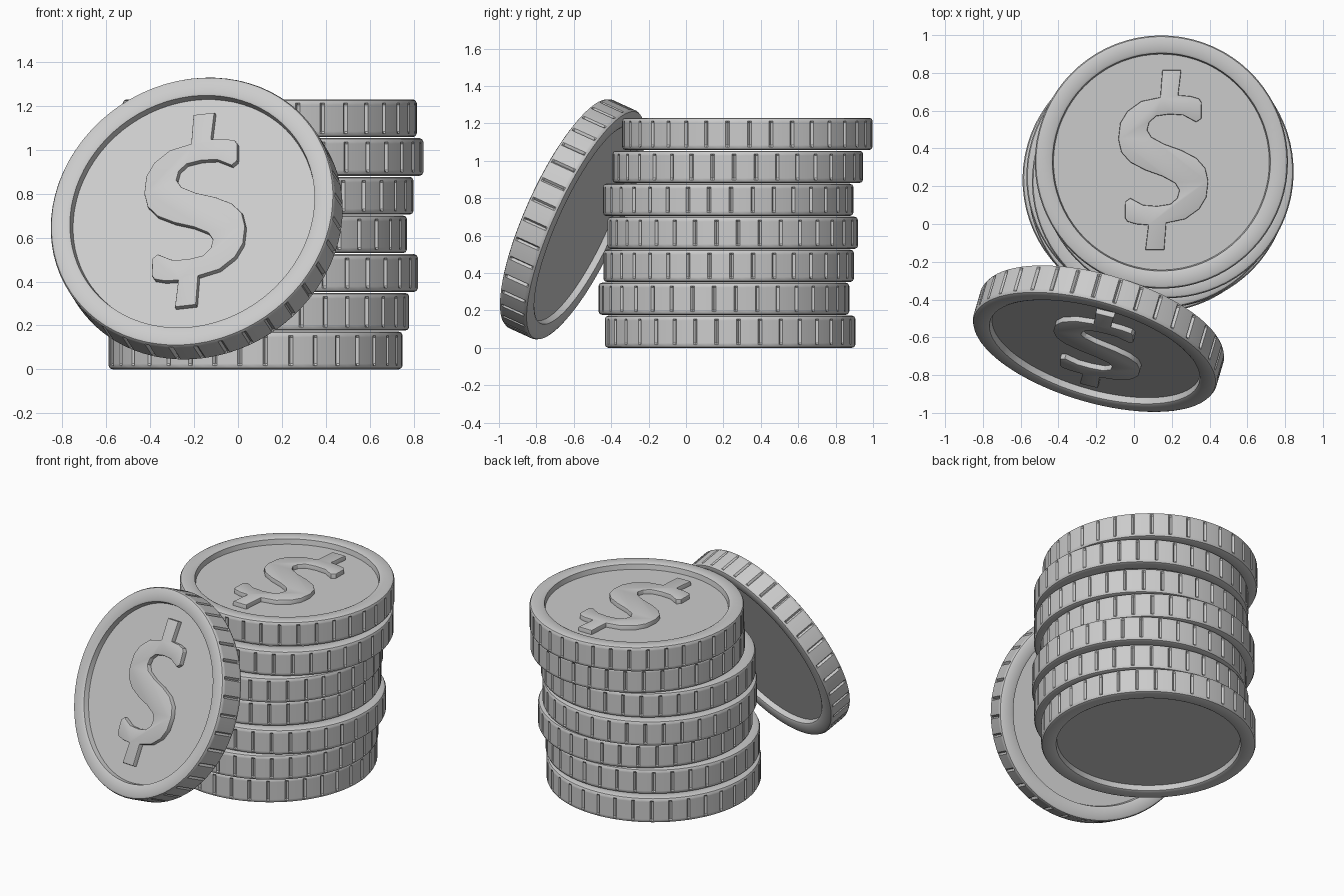
import bpy, bmesh, math
from mathutils import Matrix, Vector

if "Cube" in bpy.data.objects:
    bpy.data.objects.remove(bpy.data.objects["Cube"])

REEDS = 36
HALF_T = 0.086
FLOOR = 0.046


def add_object(name, mesh, matrix):
    ob = bpy.data.objects.new(name, mesh)
    bpy.context.collection.objects.link(ob)
    ob.matrix_world = matrix
    return ob


# Coin body: lathed profile (radius, z, groove depth) with reeded edge
def coin_mesh():
    half = [(0.571, FLOOR, 0), (0.577, 0.080, 0), (0.589, HALF_T, 0),
            (0.652, HALF_T, 0), (0.664, 0.081, 0), (0.67, 0.069, 0),
            (0.67, 0.060, 0.013)]
    profile = half + [(r, -z, g) for r, z, g in reversed(half)]
    steps = [(0, 0), (0.09, 1), (0.18, 0), (0.59, 0)]
    bm = bmesh.new()
    rings = []
    for r, z, g in profile:
        ring = []
        for i in range(REEDS):
            for f, deep in steps:
                a = 2 * math.pi * (i + f) / REEDS
                rad = r - g * deep
                ring.append(bm.verts.new((rad * math.cos(a), rad * math.sin(a), z)))
        rings.append(ring)
    n = len(rings[0])
    for a, b in zip(rings, rings[1:]):
        for i in range(n):
            j = (i + 1) % n
            bm.faces.new((a[i], b[i], b[j], a[j]))
    bm.faces.new(rings[0])
    bm.faces.new(rings[-1][::-1])
    bmesh.ops.recalc_face_normals(bm, faces=bm.faces)
    me = bpy.data.meshes.new("coin")
    bm.to_mesh(me)
    bm.free()
    return me


# Raised currency relief: half outline, repeated by a half turn
def relief_mesh():
    half = [(-.005, .476), (.095, .476), (.079, .344), (.143, .339),
            (.190, .325), (.203, .305), (.201, .220), (.175, .201),
            (.106, .238), (.032, .243), (-.037, .233), (-.074, .201),
            (-.085, .159), (-.063, .122), (.005, .085), (.095, .053),
            (.175, .011), (.222, -.042), (.238, -.111), (.228, -.196),
            (.19, -.259), (.116, -.312), (.016, -.333)]
    outline = half + [(-x, -y) for x, y in half]
    bm = bmesh.new()
    vs = [bm.verts.new((x + 0.01, y + 0.01, FLOOR - 0.004)) for x, y in outline]
    face = bm.faces.new(vs)
    res = bmesh.ops.extrude_face_region(bm, geom=[face], use_keep_orig=True)
    top = [v for v in res["geom"] if isinstance(v, bmesh.types.BMVert)]
    bmesh.ops.translate(bm, verts=top, vec=(0, 0, 0.034))
    bmesh.ops.recalc_face_normals(bm, faces=bm.faces)
    rim = [e for e in bm.edges if all(v in top for v in e.verts)]
    bmesh.ops.bevel(bm, geom=rim, offset=0.006, segments=2, profile=0.5,
                    affect='EDGES')
    me = bpy.data.meshes.new("relief")
    bm.to_mesh(me)
    bm.free()
    return me


coin, relief = coin_mesh(), relief_mesh()


def place(label, matrix):
    add_object(label + "_coin", coin, matrix)
    add_object(label + "_relief", relief, matrix)


# Stack of seven slightly offset coins
centres = [(0.08, 0.236), (0.11, 0.203), (0.15, 0.228), (0.10, 0.25),
           (0.13, 0.225), (0.175, 0.277), (0.145, 0.328)]
turns = [0.4, 1.3, 2.1, 0.9, 2.8, 1.7, 0.0]
for i, ((x, y), turn) in enumerate(zip(centres, turns)):
    place(f"stack_{i + 1}", Matrix.Translation((x, y, HALF_T + i * 0.1763))
          @ Matrix.Rotation(turn, 4, 'Z'))

# Coin leaning against the stack
normal = Vector((-0.26, -0.88, 0.40)).normalized()
up = (Vector((0, 0, 1)) - normal.z * normal).normalized()
side = up.cross(normal)
frame = Matrix((side, up, normal)).transposed().to_4x4()
place("leaning", Matrix.Translation((-0.188, -0.607, 0.687)) @ frame
      @ Matrix.Rotation(0.12, 4, 'Z'))

# Smooth shading with sharp edges kept
for ob in bpy.context.collection.objects:
    ob.select_set(True)
bpy.context.view_layer.objects.active = bpy.context.collection.objects[0]
bpy.ops.object.shade_smooth_by_angle(angle=math.radians(30))
